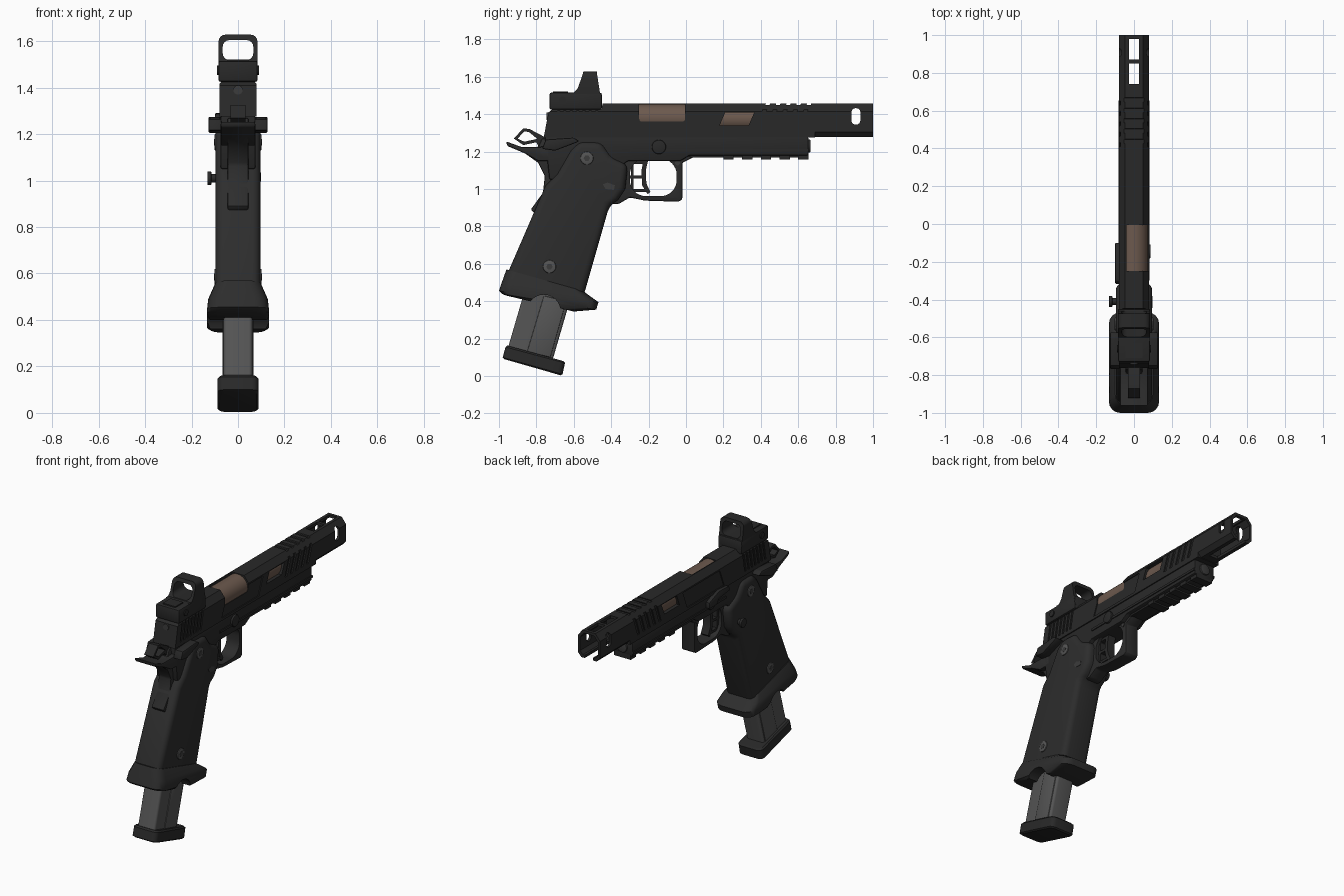
import bpy, bmesh, math
from math import sin, cos, pi

if "Cube" in bpy.data.objects:
    bpy.data.objects.remove(bpy.data.objects["Cube"])


def material(name, *rgb):
    m = bpy.data.materials.new(name)
    m.use_nodes = True
    m.diffuse_color = (*rgb, 1)
    m.node_tree.nodes["Principled BSDF"].inputs["Base Color"].default_value = (*rgb, 1)
    return m


BLACK = material("black steel", .022, .022, .022)
POLYMER = material("black polymer", .026, .026, .026)
GREY = material("grey steel", .09, .09, .09)
DARK = material("dark grey steel", .045, .045, .045)
BRONZE = material("bronze barrel", .15, .10, .075)


def finish(name, bm, mat):
    bmesh.ops.recalc_face_normals(bm, faces=bm.faces)
    me = bpy.data.meshes.new(name)
    bm.to_mesh(me)
    bm.free()
    if mat:
        me.materials.append(mat)
    ob = bpy.data.objects.new(name, me)
    bpy.context.collection.objects.link(ob)
    return ob


def apply(ob, mod):
    bpy.context.view_layer.objects.active = ob
    bpy.ops.object.modifier_apply(modifier=mod.name)


def prism(name, pts, a, b, mat=None, axis="X", bevel=0, seg=2):
    """Extrude a 2D outline along an axis from a to b."""
    place = {"X": lambda p, t: (t, p[0], p[1]),
             "Y": lambda p, t: (p[0], t, p[1]),
             "Z": lambda p, t: (p[0], p[1], t)}[axis]
    bm = bmesh.new()
    lo, hi = [[bm.verts.new(place(p, t)) for p in pts] for t in (a, b)]
    bm.faces.new(lo)
    bm.faces.new(hi)
    n = len(pts)
    for i in range(n):
        j = (i + 1) % n
        bm.faces.new((lo[i], lo[j], hi[j], hi[i]))
    ob = finish(name, bm, mat)
    if bevel:
        m = ob.modifiers.new("bevel", "BEVEL")
        m.width, m.segments, m.limit_method = bevel, seg, "ANGLE"
        apply(ob, m)
    return ob


def circle(u, v, r, n=24):
    return [(u + r * cos(2 * pi * i / n), v + r * sin(2 * pi * i / n)) for i in range(n)]


def box(u0, v0, u1, v1, r=0, n=4):
    """Rectangle outline, optionally with rounded corners."""
    if not r:
        return [(u0, v0), (u1, v0), (u1, v1), (u0, v1)]
    corners = [(u1 - r, v1 - r), (u0 + r, v1 - r), (u0 + r, v0 + r), (u1 - r, v0 + r)]
    return [(cu + r * cos(pi / 2 * (k + i / n)), cv + r * sin(pi / 2 * (k + i / n)))
            for k, (cu, cv) in enumerate(corners) for i in range(n + 1)]


def slant(y0, z0, y1, z1, lean):
    return [(y0, z0), (y1, z0), (y1 + lean, z1), (y0 + lean, z1)]


def loft(name, rings, r, mat):
    """Rounded sections, each (back y, back z, front y, front z, half width)."""
    bm = bmesh.new()
    loops = []
    for yb, zb, yf, zf, w in rings:
        half = math.hypot(yf - yb, zf - zb) / 2
        loops.append([bm.verts.new((x, yb + (yf - yb) * (t / half + 1) / 2,
                                    zb + (zf - zb) * (t / half + 1) / 2))
                      for x, t in box(-w, -half, w, half, r)])
    for lo, hi in zip(loops, loops[1:]):
        for i in range(len(lo)):
            j = (i + 1) % len(lo)
            bm.faces.new((lo[i], lo[j], hi[j], hi[i]))
    bm.faces.new(loops[0])
    bm.faces.new(loops[-1])
    return finish(name, bm, mat)


def cut(ob, pts, a, b, axis="X", both=False):
    """Remove an extruded outline; both=True also removes its mirror in x."""
    for s, e in [(a, b)] + ([(-b, -a)] if both else []):
        cutter = prism("cutter", pts, s, e, axis=axis)
        m = ob.modifiers.new("cut", "BOOLEAN")
        m.operation, m.solver, m.object = "DIFFERENCE", "EXACT", cutter
        apply(ob, m)
        bpy.data.objects.remove(cutter)


def pair(name, pts, a, b, mat, bevel=0):
    prism("left_" + name, pts, a, b, mat, bevel=bevel)
    prism("right_" + name, pts, -b, -a, mat, bevel=bevel)


# Slide, with chamfered top, sloped rear, windows and serrations
section = [(-.08, 1.275), (.08, 1.275), (.08, 1.415), (.047, 1.457), (-.047, 1.457), (-.08, 1.415)]
slide = prism("slide", section, -.77, .69, BLACK, "Y")
cut(slide, [(-.8, 1.2), (-.762, 1.27), (-.735, 1.41), (-.71, 1.43), (-.45, 1.43), (-.44, 1.5), (-.8, 1.5)], -.2, .2)
cut(slide, slant(-.28, 1.292, .1, 1.405, .045), .074, .1, both=True)
cut(slide, box(-.25, 1.36, -.005, 1.5, .015), -.04, .1)
cut(slide, slant(.18, 1.34, .335, 1.41, .03), .045, .1, both=True)
for i in range(5):
    cut(slide, slant(.37 + i * .055, 1.31, .392 + i * .055, 1.48, .06), .072, .1, both=True)
    cut(slide, slant(.425 + i * .055, 1.45, .447 + i * .055, 1.48, .01), -.1, .1)
for i in range(7):
    cut(slide, slant(-.71 + i * .034, 1.3, -.696 + i * .034, 1.42, .022), .074, .1, both=True)
prism("firing_pin", circle(0, 1.39, .02, 16), -.745, -.7, DARK, "Y")

# Barrel seen through the openings
prism("barrel_chamber", circle(0, 1.38, .074, 32), -.27, 0, BRONZE, "Y")
prism("barrel", circle(0, 1.375, .067, 32), 0, .68, BRONZE, "Y")

# Hollow compensator, open at the muzzle and below
outer = [(-.055, 1.278), (.055, 1.278), (.08, 1.305), (.08, 1.415),
         (.047, 1.457), (-.047, 1.457), (-.08, 1.415), (-.08, 1.305)]
comp = prism("compensator", outer, .685, 1, BLACK, "Y")
cut(comp, [(x * .8, 1.368 + (z - 1.368) * .8) for x, z in outer], .73, 1.1, "Y")
cut(comp, box(-.03, .74, .03, 1.1), 1.2, 1.34, "Z")
for y in (.74, .87):
    cut(comp, box(-.027, y, .027, y + .11), 1.4, 1.5, "Z")
cut(comp, box(.885, 1.345, .932, 1.432, .02), -.2, .2)

# Frame and accessory rail
prism("frame", [(-.755, 1.278), (.655, 1.278), (.655, 1.18), (.02, 1.18), (-.03, 1.15),
                (-.31, 1.15), (-.45, 1.05), (-.73, 1.05)], -.075, .075, BLACK, bevel=.008)
pair("frame_ridge", box(-.3, 1.2, .655, 1.215), .07, .081, BLACK)
prism("rail", box(.02, 1.168, .655, 1.2), -.05, .05, BLACK, bevel=.005)
for i in range(5):
    prism(f"rail_tooth_{i + 1}", box(.2 + i * .1, 1.158, .255 + i * .1, 1.19), -.06, .06, BLACK)
prism("recoil_plug", circle(0, 1.23, .036), .6, .665, DARK, "Y", .005)
pair("frame_pin", circle(-.145, 1.225, .038), .07, .088, BLACK, .006)
prism("slide_stop", [(-.32, 1.255), (-.3, 1.285), (-.2, 1.29), (-.1, 1.25), (-.1, 1.21), (-.18, 1.21), (-.2, 1.24)],
      -.1, -.07, BLACK, bevel=.006)

# Trigger guard and trigger
guard = prism("trigger_guard", [(-.37, 1.16), (.0, 1.18), (.04, 1.17), (-.02, 1.14), (-.02, .945), (-.04, .932),
                                (-.22, .938), (-.3, .955), (-.36, .92), (-.4, .92)], -.047, .047, POLYMER, bevel=.008)
cut(guard, box(-.3, .962, -.05, 1.162, .085, 8), -.1, .1)
prism("trigger_blade", [(-.2, 1.165), (-.215, 1.1), (-.212, 1.03), (-.19, .985), (-.205, .972),
                        (-.235, 1.02), (-.238, 1.1), (-.225, 1.165)], -.027, .027, BLACK)
for i, z in enumerate((.985, 1.055, 1.135)):
    prism(f"trigger_bar_{i + 1}", box(-.32, z, -.215, z + .016), -.027, .027, BLACK)
prism("trigger_bow", box(-.295, .985, -.28, 1.15), -.027, .027, BLACK)
pair("guard_pin", circle(-.045, 1.14, .014, 12), .03, .052, DARK)

# Grip, rear tang, safety levers and hammer
prism("grip", [(-.75, 1.02), (-.69, 1.08), (-.615, 1.21), (-.57, 1.255), (-.45, 1.25), (-.4, 1.17),
               (-.31, 1.13), (-.325, 1.0), (-.365, .94), (-.41, .91), (-.55, .42), (-.96, .5), (-.945, .57)],
      -.096, .096, POLYMER, bevel=.035, seg=4)
prism("rear_tang", [(-.963, 1.255), (-.955, 1.23), (-.86, 1.19), (-.79, 1.14), (-.755, 1.07), (-.765, .98),
                    (-.83, .89), (-.8, .86), (-.6, 1.0), (-.6, 1.27), (-.77, 1.27), (-.79, 1.225), (-.88, 1.225)],
      -.045, .045, POLYMER, bevel=.008)
prism("tang_flare", [(-.963, 1.255), (-.955, 1.23), (-.86, 1.19), (-.79, 1.15), (-.7, 1.15), (-.7, 1.24),
                     (-.78, 1.225), (-.88, 1.225)], -.075, .075, POLYMER, bevel=.008)
pair("safety_lever", [(-.77, 1.215), (-.75, 1.265), (-.6, 1.275), (-.57, 1.255), (-.62, 1.235), (-.7, 1.205)],
     .07, .128, BLACK, .008)
hammer = prism("hammer", [(-.92, 1.27), (-.87, 1.325), (-.835, 1.32), (-.75, 1.275), (-.75, 1.23), (-.79, 1.23),
                          (-.8, 1.25), (-.87, 1.235)], -.033, .033, BLACK)
cut(hammer, [(-.9, 1.27), (-.865, 1.308), (-.84, 1.305), (-.795, 1.268), (-.865, 1.253)], -.1, .1)

# Grip screws with hexagonal sockets, and magazine catch
for place, y, z in (("upper", -.53, 1.165), ("lower", -.73, .585)):
    pair(place + "_grip_screw", circle(y, z, .035), .085, .102, GREY, .005)
    pair(place + "_screw_socket", circle(y, z, .017, 6), .1, .1035, DARK)
prism("catch_stem", circle(-.41, 1.01, .018), -.12, .05, BLACK)
prism("catch_button", circle(-.41, 1.01, .03), -.132, -.115, BLACK, bevel=.004)
prism("catch_end", [(-.445, 1.025), (-.42, 1.035), (-.38, 1.02), (-.385, .995), (-.43, 1.0)], .06, .098, DARK)

# Flared magazine well
well = loft("magazine_well", [(-.96, .57, -.55, .455, .1), (-.985, .5, -.51, .425, .128),
                              (-1, .455, -.468, .395, .133), (-.985, .44, -.48, .355, .133),
                              (-.96, .43, -.6, .345, .12)], .06, POLYMER)
cut(well, circle(-.76, .345, .09), -.2, .2)

# Magazine and base plate
loft("magazine", [(-.85, .5, -.61, .44, .062), (-.955, .14, -.715, .08, .062)], .015, GREY)
pair("magazine_rib", [(-.76, .43), (-.64, .4), (-.725, .1), (-.85, .13)], .055, .067, GREY, .005)
loft("base_plate", [(-.955, .163, -.655, .08, .08), (-.965, .155, -.647, .07, .088),
                    (-.98, .1, -.66, .01, .088), (-.97, .09, -.67, .004, .08)], .03, BLACK)

# Optic with an open window frame
prism("optic_base", box(-.73, 1.425, -.45, 1.515), -.085, .085, BLACK, bevel=.01)
hood = prism("optic_hood", box(-.084, 1.44, .084, 1.628, .03), -.62, -.45, BLACK, "Y")
cut(hood, [(-.7, 1.515), (-.6, 1.515), (-.578, 1.54), (-.55, 1.62), (-.54, 1.7), (-.7, 1.7)], -.2, .2)
cut(hood, [(-.475, 1.7), (-.475, 1.61), (-.448, 1.44), (-.3, 1.44), (-.3, 1.7)], -.2, .2)
cut(hood, box(-.066, 1.518, .066, 1.605, .03), -.8, -.3, "Y")
prism("rear_sight", box(-.045, 1.51, .045, 1.522), -.71, -.63, BLACK, "Y")
pair("optic_button", circle(-.66, 1.475, .02, 16), .08, .091, BLACK)

# Smooth shading with sharp edges kept
for ob in bpy.context.scene.objects:
    ob.select_set(ob.type == "MESH")
bpy.ops.object.shade_smooth_by_angle(angle=math.radians(30))
